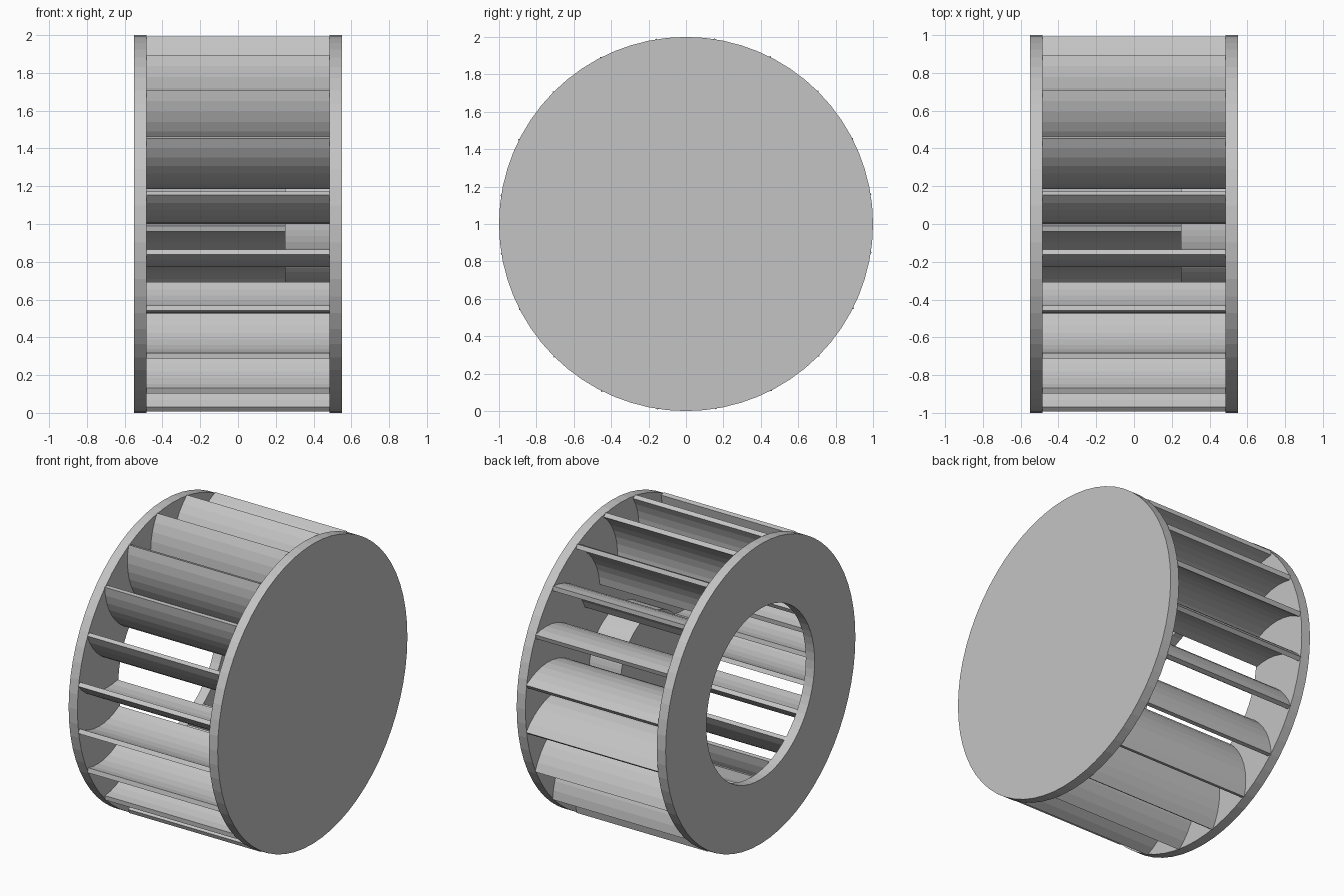
import bpy
import bmesh
from math import cos, sin, pi, tau
from mathutils import Vector, Matrix

HALF_WIDTH = 0.55
PLATE = 0.065
BLADES = 20
SIDES = 64
AXIS_Z = 1.0

old = bpy.data.objects.get("Cube")
if old:
    bpy.data.objects.remove(old, do_unlink=True)

metal = bpy.data.materials.new("light_grey_metal")
metal.use_nodes = True
grey = (0.55, 0.55, 0.55, 1)
metal.diffuse_color = grey
metal.node_tree.nodes["Principled BSDF"].inputs["Base Color"].default_value = grey


def finish(name, bm):
    bmesh.ops.recalc_face_normals(bm, faces=bm.faces)
    mesh = bpy.data.meshes.new(name)
    bm.to_mesh(mesh)
    bm.free()
    mesh.materials.append(metal)
    obj = bpy.data.objects.new(name, mesh)
    obj.location.z = AXIS_Z
    bpy.context.collection.objects.link(obj)
    return obj


def disc(name, radius, x0, x1):
    bm = bmesh.new()
    turn = Matrix.Translation(((x0 + x1) / 2, 0, 0)) @ Matrix.Rotation(pi / 2, 4, "Y")
    bmesh.ops.create_cone(bm, cap_ends=True, segments=SIDES, radius1=radius,
                          radius2=radius, depth=x1 - x0, matrix=turn)
    return finish(name, bm)


def ring(name, outer, inner, x0, x1):
    bm = bmesh.new()
    corners = [(x0, outer), (x1, outer), (x1, inner), (x0, inner)]
    loops = [[bm.verts.new((x, r * cos(tau * i / SIDES), r * sin(tau * i / SIDES)))
              for x, r in corners] for i in range(SIDES)]
    for i, a in enumerate(loops):
        b = loops[(i + 1) % SIDES]
        for j in range(4):
            k = (j + 1) % 4
            bm.faces.new((a[j], a[k], b[k], b[j]))
    return finish(name, bm)


def arc_through(a, b, c, steps):
    """Points and unit normals along the circle arc a-b-c."""
    d = 2 * (a.x * (b.y - c.y) + b.x * (c.y - a.y) + c.x * (a.y - b.y))
    aa, bb, cc = a.dot(a), b.dot(b), c.dot(c)
    centre = Vector(((aa * (b.y - c.y) + bb * (c.y - a.y) + cc * (a.y - b.y)) / d,
                     (aa * (c.x - b.x) + bb * (a.x - c.x) + cc * (b.x - a.x)) / d))
    start, end = a - centre, c - centre
    sweep = start.angle_signed(end)
    result = []
    for i in range(steps + 1):
        p = Matrix.Rotation(-sweep * i / steps, 2) @ start
        result.append((centre + p, p.normalized()))
    return result


# Solid back plate, open inlet ring and inner hub
disc("back_plate", 1.0, HALF_WIDTH - PLATE, HALF_WIDTH)
ring("inlet_ring", 1.0, 0.57, -HALF_WIDTH, PLATE - HALF_WIDTH)
disc("hub", 0.33, 0.25, HALF_WIDTH - PLATE)

# Curved blade section: x is radial, y is tangential
arc = arc_through(Vector((0.995, 0.0)), Vector((0.76, -0.1)), Vector((0.57, -0.07)), 8)
half = 0.015
section = [p + n * half for p, n in arc] + [p - n * half for p, n in reversed(arc)]

# Blades repeated around the axis, first one facing the front
bm = bmesh.new()
reach = HALF_WIDTH - PLATE
for k in range(BLADES):
    spin = Matrix.Rotation(-tau * (k + 0.525) / BLADES, 3, "X")
    sides = [[bm.verts.new(spin @ Vector((x, -p.x, p.y))) for p in section]
             for x in (-reach, reach)]
    count = len(section)
    for i in range(count):
        j = (i + 1) % count
        bm.faces.new((sides[0][i], sides[0][j], sides[1][j], sides[1][i]))
    for i in range(count // 2 - 1):
        for s in sides:
            bm.faces.new((s[i], s[i + 1], s[count - 2 - i], s[count - 1 - i]))
finish("blades", bm)
